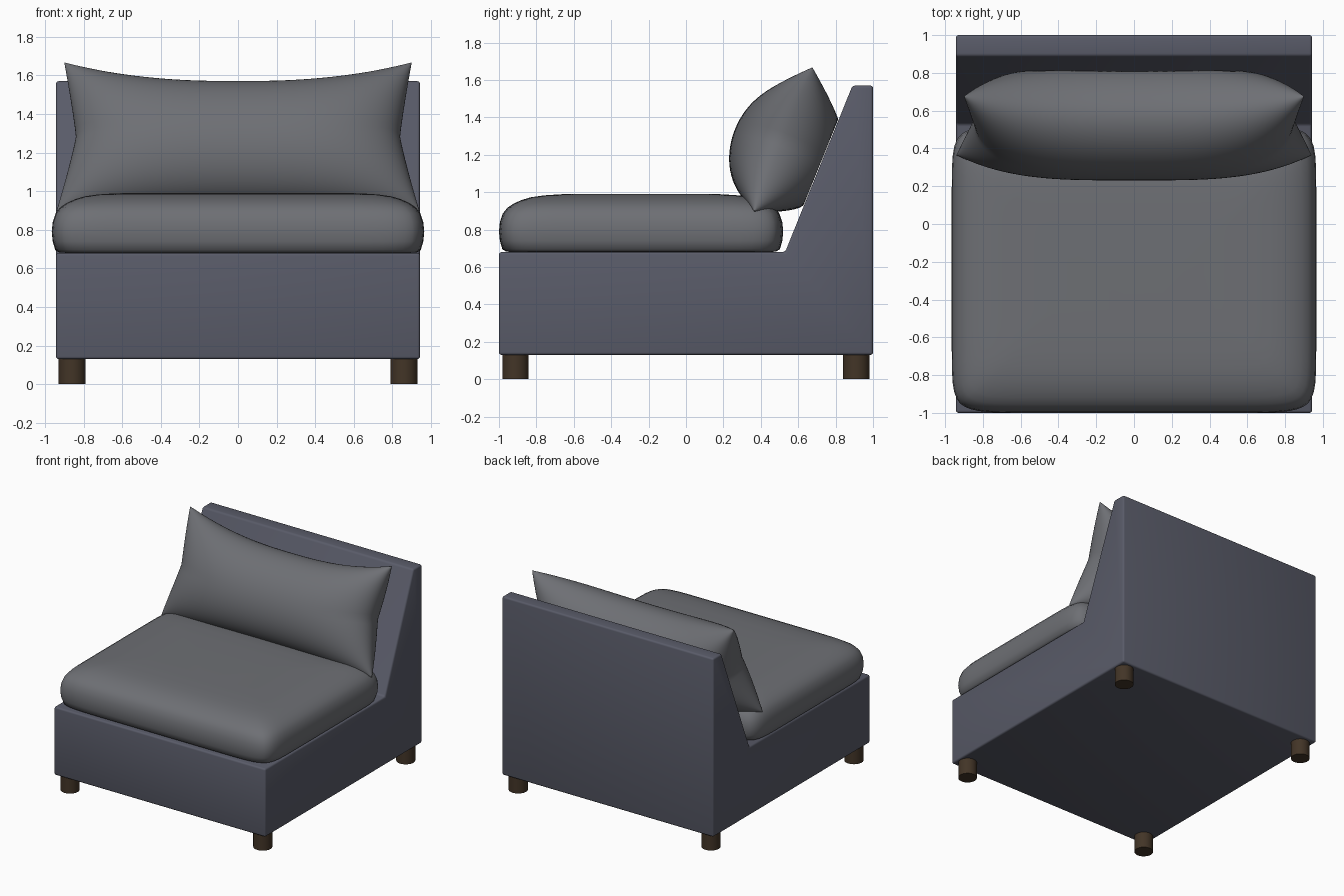
import bpy, bmesh, math
from mathutils import Vector

if "Cube" in bpy.data.objects:
    bpy.data.objects.remove(bpy.data.objects["Cube"])


def material(name, rgb):
    m = bpy.data.materials.new(name)
    m.diffuse_color = (*rgb, 1)
    m.use_nodes = True
    m.node_tree.nodes["Principled BSDF"].inputs["Base Color"].default_value = m.diffuse_color
    return m


BODY = material("frame_fabric", (0.10, 0.105, 0.14))
SOFT = material("cushion_fabric", (0.155, 0.16, 0.175))
WOOD = material("dark_wood", (0.055, 0.035, 0.02))


def finish(bm, name, mat, angle=40):
    bmesh.ops.recalc_face_normals(bm, faces=bm.faces)
    me = bpy.data.meshes.new(name)
    bm.to_mesh(me)
    bm.free()
    ob = bpy.data.objects.new(name, me)
    bpy.context.collection.objects.link(ob)
    me.materials.append(mat)
    bpy.ops.object.select_all(action='DESELECT')
    ob.select_set(True)
    bpy.context.view_layer.objects.active = ob
    bpy.ops.object.shade_smooth_by_angle(angle=math.radians(angle))
    return ob


# Base and sloping backrest: one side profile extruded across the width
profile = [(-1, 0.13), (1, 0.13), (1, 1.57), (0.89, 1.57), (0.53, 0.68), (-1, 0.68)]
bm = bmesh.new()
face = bm.faces.new([bm.verts.new((-0.943, y, z)) for y, z in profile])
ext = bmesh.ops.extrude_face_region(bm, geom=[face])
for v in ext["geom"]:
    if isinstance(v, bmesh.types.BMVert):
        v.co.x = 0.943
bmesh.ops.recalc_face_normals(bm, faces=bm.faces)
bmesh.ops.bevel(bm, geom=list(bm.edges), offset=0.014, segments=3, profile=0.5, affect='EDGES')
finish(bm, "frame", BODY)

# Four round legs
for y, row in ((-0.912, "front"), (0.91, "back")):
    for x, side in ((-0.86, "left"), (0.86, "right")):
        bm = bmesh.new()
        bmesh.ops.create_cone(bm, cap_ends=True, segments=32, radius1=0.07, radius2=0.07, depth=0.135)
        bmesh.ops.translate(bm, verts=bm.verts, vec=(x, y, 0.0675))
        finish(bm, f"{row}_{side}_leg", WOOD)

# Seat cushion: stacked rounded-square rings (inset, height)
rings = [(0.10, 0.68), (0.04, 0.682), (0.018, 0.695), (0.005, 0.74), (0, 0.79), (0.005, 0.84),
         (0.02, 0.885), (0.045, 0.917), (0.08, 0.94), (0.12, 0.958), (0.17, 0.973),
         (0.24, 0.983), (0.33, 0.989), (0.5, 0.991)]
STEPS, POWER = 24, 12
square = [(-1 + 2 * i / STEPS, -1) for i in range(STEPS)]
for _ in range(3):
    square += [(-y, x) for x, y in square[-STEPS:]]
bm = bmesh.new()
loops = []
for inset, z in rings:
    loop = []
    for x, y in square:
        # crowd samples toward the corners, then round the square
        x, y = math.sin(x * math.pi / 2), math.sin(y * math.pi / 2)
        k = (abs(x) ** POWER + abs(y) ** POWER) ** (-1 / POWER)
        loop.append(bm.verts.new((x * k * (0.965 - inset), -0.24 + y * k * (0.76 - inset), z)))
    loops.append(loop)
n = len(square)
for a, b in zip(loops, loops[1:]):
    for i in range(n):
        bm.faces.new((a[i], a[(i + 1) % n], b[(i + 1) % n], b[i]))
bm.faces.new(loops[0])
bm.faces.new(loops[-1])
finish(bm, "seat_cushion", SOFT, 60)

# Back pillow: two bulging sheets meeting at a pinched seam, leaning on the slope
slope = Vector((0, 0.36, 0.89)).normalized()
normal = Vector((0, -slope.z, slope.y))
foot = Vector((0, 0.53, 0.68))
NU, NV = 56, 36


def pillow_point(u, v, front):
    width = 0.84 + (0.06 if v > 0 else 0.10) * abs(v) ** 1.15
    top = 0.85 + 0.12 * abs(u) ** 2.5
    bottom = 0.17 - 0.03 * u * u
    s = bottom + (top - bottom) * (v + 1) / 2
    puff = math.sqrt(max(0, (1 - abs(u) ** 3.5) * (1 - v * v)))
    t = 0.235 + (0.26 * puff if front else -min(0.232, 0.34 * puff))
    p = foot + slope * s + normal * t
    p.x = u * width
    return p


bm = bmesh.new()
for front in (True, False):
    grid = [[bm.verts.new(pillow_point(math.sin(math.pi * (i / NU - 0.5)),
                                       math.sin(math.pi * (j / NV - 0.5)), front))
             for j in range(NV + 1)] for i in range(NU + 1)]
    for i in range(NU):
        for j in range(NV):
            bm.faces.new((grid[i][j], grid[i + 1][j], grid[i + 1][j + 1], grid[i][j + 1]))
bmesh.ops.remove_doubles(bm, verts=bm.verts, dist=0.0001)
finish(bm, "back_pillow", SOFT, 80)
